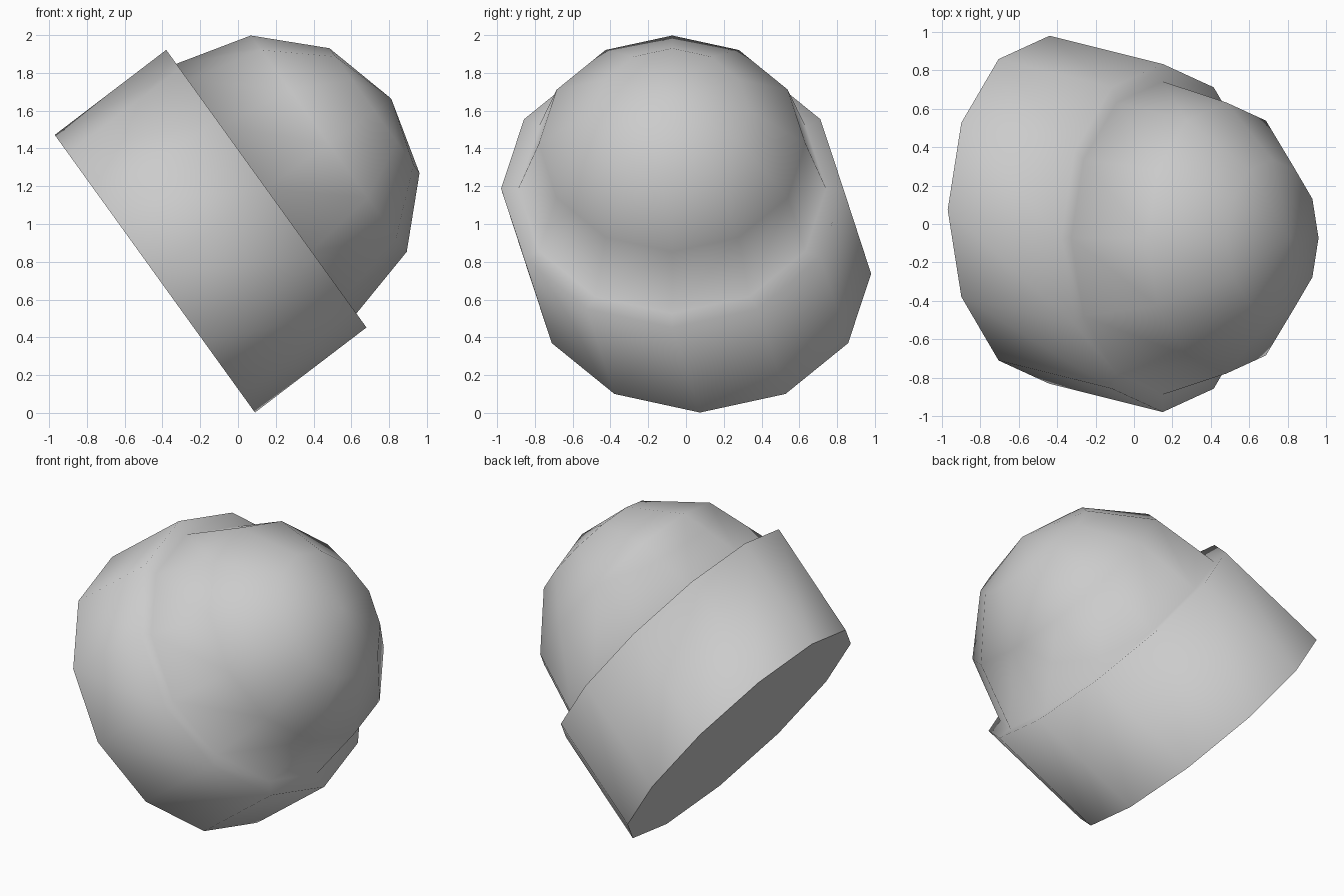
import bpy, bmesh
from math import cos, sin, pi, radians
from mathutils import Matrix, Vector

cube = bpy.data.objects.get("Cube")
if cube:
    bpy.data.objects.remove(cube, do_unlink=True)

SIDES = 12
DRUM_R, DOME_R, DRUM_H = 0.906, 0.815, 0.742

grey = bpy.data.materials.new("plain grey")
grey.use_nodes = True
colour = (0.6, 0.6, 0.6, 1)
grey.diffuse_color = colour
grey.node_tree.nodes["Principled BSDF"].inputs["Base Color"].default_value = colour

bm = bmesh.new()


def ring(radius, height, shift=(0, 0)):
    return [bm.verts.new((radius * cos(2 * pi * i / SIDES) + shift[0],
                          radius * sin(2 * pi * i / SIDES) + shift[1], height))
            for i in range(SIDES)]


# Leaning drum with a flat lip, then the dome in equal latitude steps
rings = [ring(DRUM_R, -DRUM_H, (0.02, 0.147)), ring(DRUM_R, 0)]
rings += [ring(DOME_R * cos(radians(a)), DOME_R * sin(radians(a))) for a in (0, 30, 60)]
for low, high in zip(rings, rings[1:]):
    for i in range(SIDES):
        j = (i + 1) % SIDES
        bm.faces.new((low[i], low[j], high[j], high[i]))
tip = bm.verts.new((0, 0, DOME_R))
for i in range(SIDES):
    bm.faces.new((rings[-1][i], rings[-1][(i + 1) % SIDES], tip))

for face in bm.faces:
    face.smooth = True

# Flat base with a sharp rim
base = bm.faces.new(rings[0][::-1])
base.smooth = False
for edge in base.edges:
    edge.smooth = False

# Tip the whole body over sideways
bm.transform(Matrix.Translation(Vector((0.15, -0.073, 1.187)))
             @ Matrix.Rotation(radians(54.2), 4, 'Y'))

mesh = bpy.data.meshes.new("domed_drum")
bm.to_mesh(mesh)
bm.free()
mesh.materials.append(grey)
bpy.context.collection.objects.link(bpy.data.objects.new("domed_drum", mesh))
